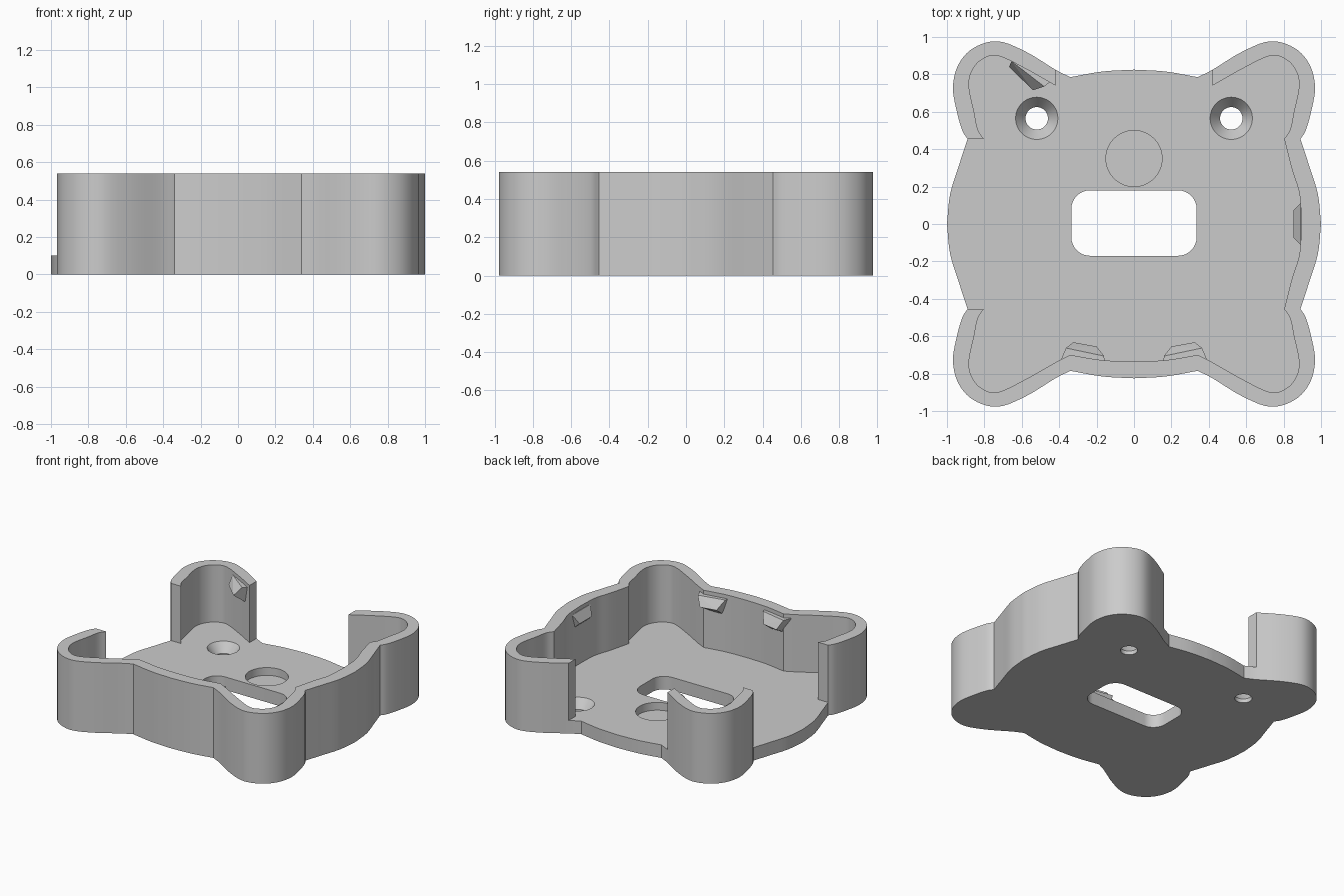
import bpy, bmesh, math
from mathutils import Vector

cube = bpy.data.objects.get("Cube")
if cube:
    bpy.data.objects.remove(cube)

FLOOR, TOP, STEPS = 0.10, 0.54, 5

grey = bpy.data.materials.new("plain grey")
grey.use_nodes = True
grey.diffuse_color = (0.6, 0.6, 0.6, 1)
grey.node_tree.nodes["Principled BSDF"].inputs["Base Color"].default_value = (0.6, 0.6, 0.6, 1)

# One quarter of the plan: (outer x, outer y, inner x, inner y)
BACK = [(0, .825, 0, .735), (.17, .815, .17, .728), (.34, .785, .34, .70)]
LOBE = [(.34, .785, .34, .70), (.42, .825, .42, .74), (.58, .922, .57, .825),
        (.73, .977, .73, .9), (.86, .94, .82, .875), (.94, .85, .87, .81),
        (.968, .73, .882, .73), (.947, .6, .855, .6), (.918, .5, .835, .505),
        (.89, .455, .803, .455)]
SIDE = [(.89, .455, .803, .455), (.937, .31, .845, .29), (.983, .16, .885, .16), (1, 0, .895, 0)]


def smooth_path(points):
    """Spline through the points, end points included."""
    p = [Vector(q) for q in points]
    p = [2 * p[0] - p[1]] + p + [2 * p[-1] - p[-2]]
    out = []
    for a, b, c, d in zip(p, p[1:], p[2:], p[3:]):
        for i in range(STEPS):
            t = i / STEPS
            out.append(b + (c - a) * t / 2 + (2 * a - 5 * b + 4 * c - d) * t * t / 2
                       + (3 * b - a - 3 * c + d) * t ** 3 / 2)
    return out + [p[-2]]


def flip(path, sx, sy):
    return [Vector((v[0] * sx, v[1] * sy, v[2] * sx, v[3] * sy)) for v in path]


def make_object(name, bm, smooth=True):
    bmesh.ops.recalc_face_normals(bm, faces=bm.faces)
    mesh = bpy.data.meshes.new(name)
    bm.to_mesh(mesh)
    bm.free()
    obj = bpy.data.objects.new(name, mesh)
    bpy.context.collection.objects.link(obj)
    mesh.materials.append(grey)
    if smooth:
        shade(obj)
    return obj


def shade(obj):
    bpy.ops.object.select_all(action='DESELECT')
    obj.select_set(True)
    bpy.context.view_layer.objects.active = obj
    bpy.ops.object.shade_smooth_by_angle(angle=math.radians(25))


def loft(name, rings, smooth=True):
    """Closed solid through rings of equal length."""
    bm = bmesh.new()
    loops = [[bm.verts.new(v) for v in ring] for ring in rings]
    n = len(loops[0])
    for a, b in zip(loops, loops[1:]):
        for i in range(n):
            j = (i + 1) % n
            bm.faces.new((a[i], a[j], b[j], b[i]))
    bm.faces.new(loops[0])
    bm.faces.new(loops[-1])
    return make_object(name, bm, smooth)


def circle(x, y, r, z, n=48):
    return [(x + r * math.cos(i * math.tau / n), y + r * math.sin(i * math.tau / n), z)
            for i in range(n)]


def wall(name, path):
    """Wall standing on the floor along paired outer and inner points."""
    rings = [[(v[0], v[1], FLOOR), (v[0], v[1], TOP), (v[2], v[3], TOP), (v[2], v[3], FLOOR)]
             for v in path]
    return loft(name, rings)


def clip(name, points):
    """Small faceted catch as the hull of its corners."""
    bm = bmesh.new()
    for p in points:
        bm.verts.new(p)
    bmesh.ops.convex_hull(bm, input=bm.verts)
    bmesh.ops.dissolve_limit(bm, angle_limit=0.02, verts=bm.verts, edges=bm.edges)
    return make_object(name, bm, False)


back, lobe, side = (smooth_path(s) for s in (BACK, LOBE, SIDE))
quarter = back + lobe[1:] + side[1:]

# Floor plate with the full outline
outline = (quarter + flip(quarter, 1, -1)[::-1][1:]
           + flip(quarter, -1, -1)[1:] + flip(quarter, -1, 1)[::-1][1:-1])
floor = loft("floor_plate", [[(v[0], v[1], z) for v in outline] for z in (0, FLOOR)], False)

# Cutters: rounded slot, round pocket, two countersunk screw holes
slot = []
for k, (sx, sy) in enumerate([(1, 1), (-1, 1), (-1, -1), (1, -1)]):
    for i in range(9):
        a = (k + i / 8) * math.pi / 2
        slot.append((sx * .235 + .1 * math.cos(a), .005 + sy * .075 + .1 * math.sin(a)))
cutters = [loft("slot_cutter", [[(x, y, z) for x, y in slot] for z in (-.1, .2)], False),
           loft("pocket_cutter", [circle(0, .35, .15, z) for z in (.04, .2)], False)]
for x in (-.52, .52):
    cutters.append(loft("screw_cutter", [circle(x, .565, r, z) for r, z in
                                         ((.06, -.1), (.06, .03), (.113, FLOOR), (.113, .2))], False))
for c in cutters:
    mod = floor.modifiers.new("cut", 'BOOLEAN')
    mod.operation, mod.solver, mod.object = 'DIFFERENCE', 'EXACT', c
    bpy.ops.object.select_all(action='DESELECT')
    floor.select_set(True)
    bpy.context.view_layer.objects.active = floor
    bpy.ops.object.modifier_apply(modifier=mod.name)
    bpy.data.objects.remove(c)
shade(floor)

# Walls: a long run round the right and front, and one lone back corner
open_lobe = lobe[STEPS:]
front_half = flip(quarter, 1, -1)[::-1]
wall("main_wall", open_lobe + side[1:] + front_half[1:]
     + flip(back + lobe[1:], -1, -1)[1:])
wall("corner_wall", flip(open_lobe, -1, 1))

# Two catches on the front wall
for s, label in ((1, "left"), (-1, "right")):
    corners = [(.40, -.75, .51), (.155, -.76, .51), (.364, -.663, .51), (.16, -.706, .51),
               (.325, -.632, .44), (.20, -.655, .44), (.325, -.75, .37), (.20, -.75, .37)]
    clip("front_catch_" + label, [(s * x, y, z) for x, y, z in corners])

# Catch on the side wall
clip("side_catch", [(x, s * y, z) for s in (1, -1) for x, y, z in
                    ((.93, .11, .51), (.89, .11, .51), (.853, .075, .44), (.93, .075, .37))])

# Catch inside the lone corner
clip("corner_catch", [(-.64, .90, .51), (-.43, .775, .51), (-.655, .87, .51), (-.48, .735, .51),
                      (-.668, .84, .44), (-.54, .715, .44), (-.62, .89, .37), (-.47, .79, .37)])
